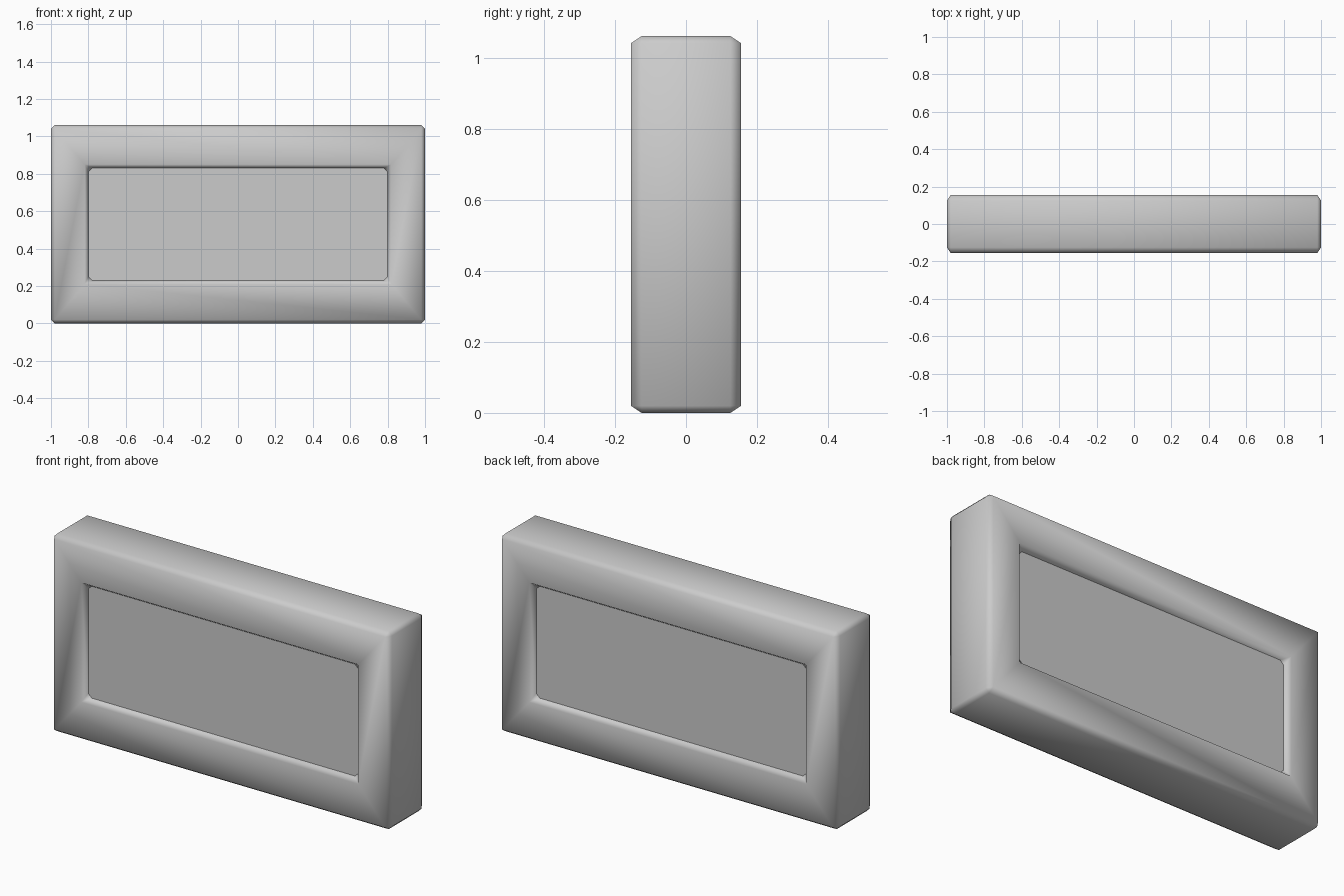
import bpy, bmesh

old = bpy.data.objects.get("Cube")
if old:
    bpy.data.objects.remove(old, do_unlink=True)

GREY = (0.6, 0.6, 0.6, 1.0)
mat = bpy.data.materials.new("plain grey")
mat.use_nodes = True
mat.diffuse_color = GREY
mat.node_tree.nodes["Principled BSDF"].inputs["Base Color"].default_value = GREY

HEIGHT = 1.06
CENTRE_Z = HEIGHT / 2
BEVEL = 0.02
STRETCH = 1.5          # bevels run deeper along y than across
HALF_DEPTH = 0.155
OPENING = (0.80, 0.30)


def add_object(name, bm):
    bmesh.ops.recalc_face_normals(bm, faces=bm.faces)
    mesh = bpy.data.meshes.new(name)
    bm.to_mesh(mesh)
    bm.free()
    obj = bpy.data.objects.new(name, mesh)
    bpy.context.collection.objects.link(obj)
    mesh.materials.append(mat)
    return obj


def ring(bm, half_x, half_z, y):
    corners = ((-1, -1), (1, -1), (1, 1), (-1, 1))
    return [bm.verts.new((sx * half_x, y, CENTRE_Z + sz * half_z)) for sx, sz in corners]


# Mitred frame: four rings joined into a closed loop, then chamfered
bm = bmesh.new()
depth = HALF_DEPTH / STRETCH
rings = [ring(bm, 1, CENTRE_Z, -depth), ring(bm, 1, CENTRE_Z, depth),
         ring(bm, *OPENING, depth), ring(bm, *OPENING, -depth)]
for i, a in enumerate(rings):
    b = rings[(i + 1) % 4]
    for j in range(4):
        k = (j + 1) % 4
        bm.faces.new((a[j], a[k], b[k], b[j]))
bmesh.ops.recalc_face_normals(bm, faces=bm.faces)
sharp = [e for e in bm.edges if e.calc_face_angle() > 0.5]
bmesh.ops.bevel(bm, geom=sharp, offset=BEVEL, offset_type='OFFSET',
                segments=1, profile=0.5, affect='EDGES')
bmesh.ops.scale(bm, vec=(1, STRETCH, 1), verts=bm.verts)
for f in bm.faces:
    f.smooth = True
add_object("frame", bm)

# Panel filling the opening, set back to the inner end of the chamfer
bm = bmesh.new()
half_panel = HALF_DEPTH - BEVEL * STRETCH - 0.002
front = ring(bm, OPENING[0] + 0.005, OPENING[1] + 0.005, -half_panel)
back = ring(bm, OPENING[0] + 0.005, OPENING[1] + 0.005, half_panel)
bm.faces.new(front)
bm.faces.new(back)
for j in range(4):
    k = (j + 1) % 4
    bm.faces.new((front[j], front[k], back[k], back[j]))
add_object("panel", bm)
